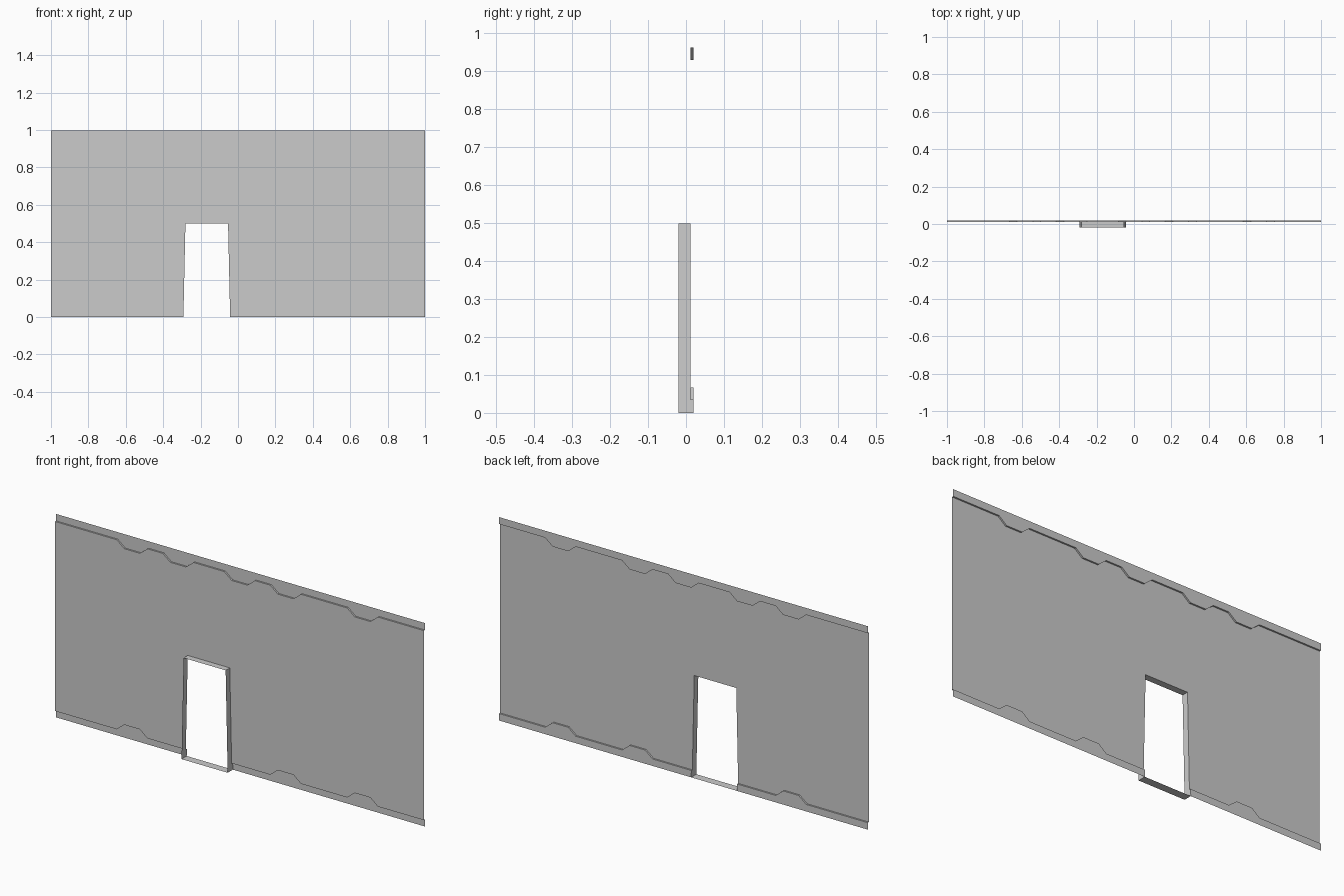
import bpy

if "Cube" in bpy.data.objects:
    bpy.data.objects.remove(bpy.data.objects["Cube"])

FRONT, PANEL, BACK = -0.02, 0.012, 0.02   # depth planes
H, DOOR_H = 0.997, 0.499
DOOR_X, DOOR_BOT, DOOR_TOP = -0.167, 0.125, 0.114
BASE, BUMP = 0.034, 0.067                 # trim band heights


def jamb_x(side, z):
    half = DOOR_BOT + (DOOR_TOP - DOOR_BOT) * z / DOOR_H
    return DOOR_X + side * half


def make(name, verts, faces):
    mesh = bpy.data.meshes.new(name)
    mesh.from_pydata(verts, [], faces)
    mesh.update()
    obj = bpy.data.objects.new(name, mesh)
    bpy.context.collection.objects.link(obj)
    return obj


def sheet(name, outline, y):
    """Flat upright polygon at depth y."""
    return make(name, [(x, y, z) for x, z in outline], [range(len(outline))])


def ribbon(name, path, y0, y1, closed=False):
    """Path in x/z swept through the depth."""
    n = len(path)
    verts = [(x, y, z) for x, z in path for y in (y0, y1)]
    faces = []
    for i in range(n if closed else n - 1):
        j = (i + 1) % n
        faces.append((2 * i, 2 * i + 1, 2 * j + 1, 2 * j))
    return make(name, verts, faces)


def wave(x0, x1, centres):
    """Trim edge with a trapezoid bump at every centre."""
    pts = [(x0, BASE)]
    for c in centres:
        pts += [(c - 0.083, BASE), (c - 0.042, BUMP), (c + 0.042, BUMP), (c + 0.083, BASE)]
    return pts + [(x1, BASE)]


# Edge profiles of the trims
top = [(x, H - z) for x, z in wave(-1, 1, (-0.583, -0.333, 0, 0.25, 0.667))]
left = wave(-1, jamb_x(-1, BASE), (-0.583,))
right = wave(jamb_x(1, BASE), 1, (0.25, 0.667))

# Main wall panel with the doorway left open
door_head = [(jamb_x(-1, DOOR_H), DOOR_H), (jamb_x(1, DOOR_H), DOOR_H)]
sheet("wall_panel", left + door_head + right + top[::-1], PANEL)

# Recessed trims and the small ledges joining them to the panel
sheet("top_trim", top + [(1, H), (-1, H)], BACK)
ribbon("top_ledge", top, PANEL, BACK)
sheet("left_base_trim", [(-1, 0), (jamb_x(-1, 0), 0)] + left[::-1], BACK)
ribbon("left_base_ledge", left, PANEL, BACK)
sheet("right_base_trim", [(jamb_x(1, 0), 0), (1, 0)] + right[::-1], BACK)
ribbon("right_base_ledge", right, PANEL, BACK)

# Doorway lining: jambs, head and sill, deeper near the floor
corners = [(jamb_x(-1, 0), 0), *door_head, (jamb_x(1, 0), 0)]
ribbon("door_lining", corners, FRONT, PANEL, closed=True)
feet = [(jamb_x(-1, BASE), BASE), (jamb_x(-1, 0), 0), (jamb_x(1, 0), 0), (jamb_x(1, BASE), BASE)]
ribbon("door_sill_return", feet, PANEL, BACK)
